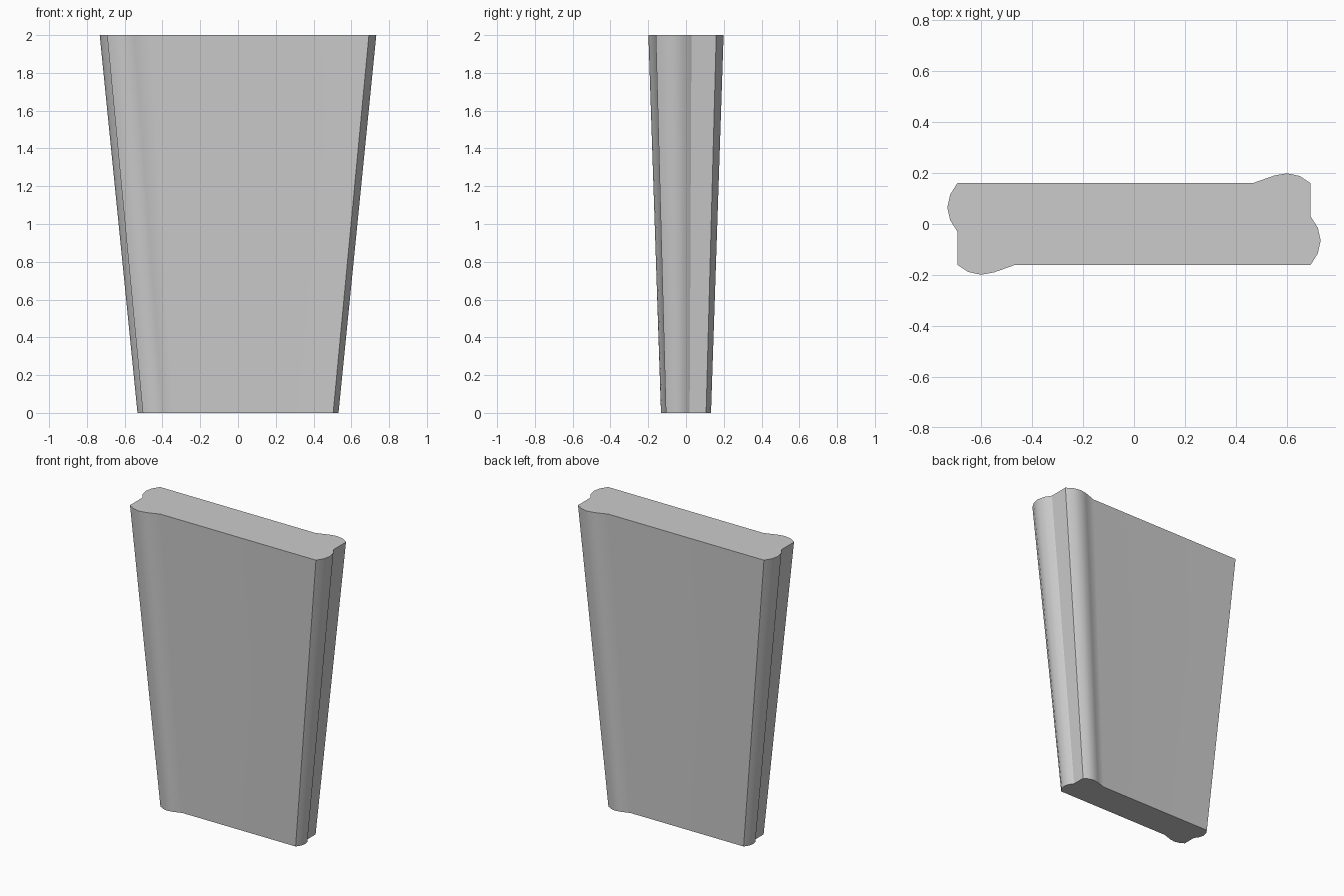
import bpy
import bmesh

cube = bpy.data.objects.get("Cube")
if cube:
    bpy.data.objects.remove(cube, do_unlink=True)

# Half of the cross-section; the other half is the same turned 180 degrees
half = [(-0.693, -0.16), (-0.65, -0.188), (-0.6, -0.199), (-0.55, -0.19), (-0.465, -0.16),
        (0.693, -0.16), (0.721, -0.115), (0.732, -0.065), (0.721, -0.015), (0.693, 0.029)]
profile = half + [(-x, -y) for x, y in half]

# Tapered slab: the section shrinks towards the bottom
bm = bmesh.new()
bottom = [bm.verts.new((x * 0.727, y * 0.665, 0)) for x, y in profile]
top = [bm.verts.new((x, y, 2)) for x, y in profile]
bm.faces.new(top)
bm.faces.new(bottom[::-1])
for i in range(len(profile)):
    j = (i + 1) % len(profile)
    bm.faces.new((bottom[i], bottom[j], top[j], top[i]))
mesh = bpy.data.meshes.new("tapered_slab")
bm.to_mesh(mesh)
bm.free()
slab = bpy.data.objects.new("tapered_slab", mesh)
bpy.context.collection.objects.link(slab)

# Single grey material
grey = bpy.data.materials.new("light grey")
grey.use_nodes = True
colour = (0.6, 0.6, 0.6, 1)
grey.diffuse_color = colour
for node in grey.node_tree.nodes:
    if node.type == 'BSDF_PRINCIPLED':
        node.inputs["Base Color"].default_value = colour
mesh.materials.append(grey)

# Smooth rounded ribs with sharp corners and flat broad faces
bpy.ops.object.select_all(action='DESELECT')
slab.select_set(True)
bpy.context.view_layer.objects.active = slab
bpy.ops.object.shade_smooth_by_angle(angle=0.52)
weighted = slab.modifiers.new("flat_broad_faces", 'WEIGHTED_NORMAL')
weighted.keep_sharp = True
